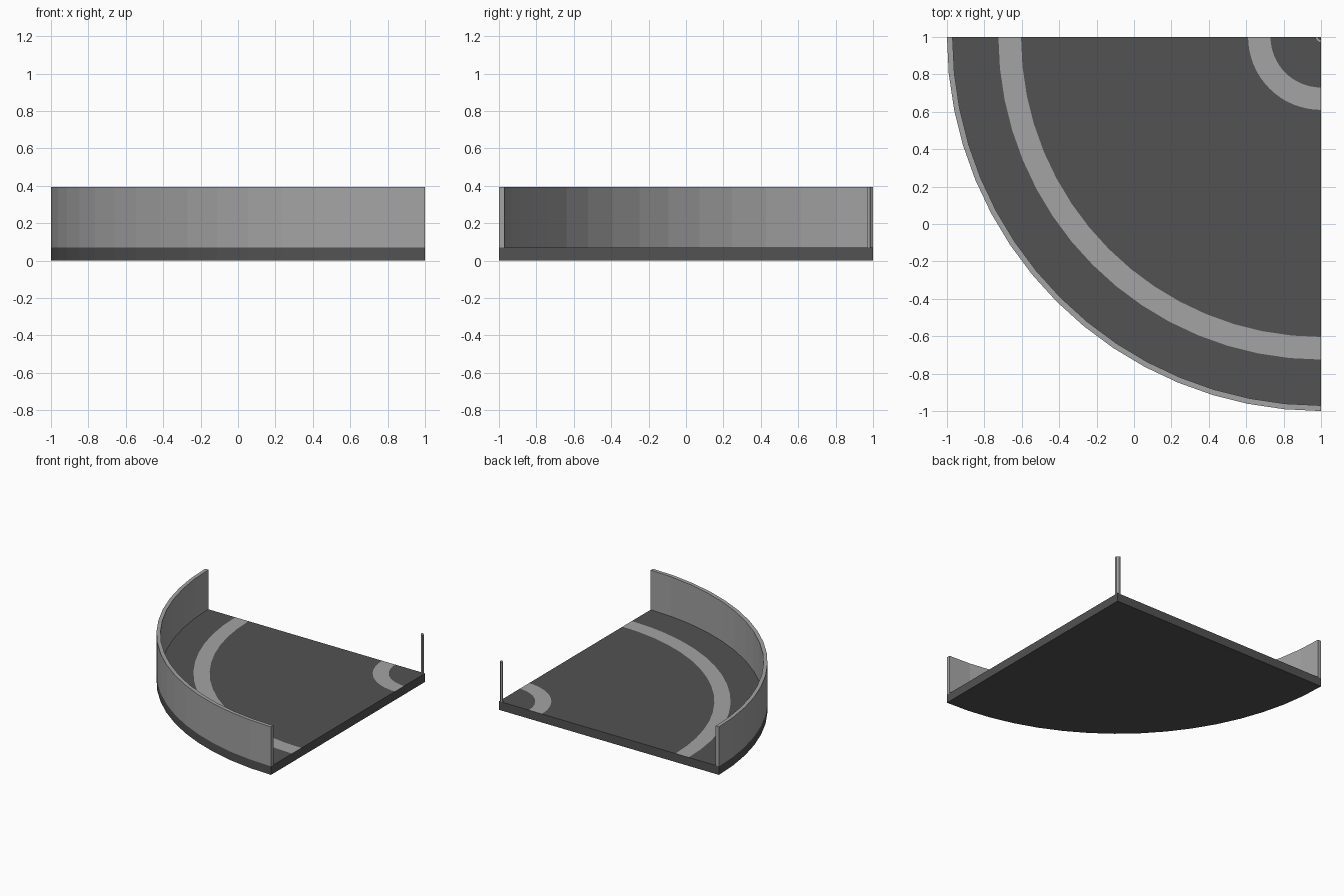
import bpy, bmesh
from math import pi, cos, sin

if "Cube" in bpy.data.objects:
    bpy.data.objects.remove(bpy.data.objects["Cube"])

SEGS = 16            # facets around the quarter turn
CX = CY = 1.0        # corner the quarter disc turns about
DECK, TOP = 0.07, 0.395


def material(name, v):
    m = bpy.data.materials.new(name)
    m.diffuse_color = (v, v, v, 1)
    m.use_nodes = True
    m.node_tree.nodes["Principled BSDF"].inputs["Base Color"].default_value = m.diffuse_color
    return m


dark = material("dark_deck", 0.085)
light = material("light_grey", 0.37)


def arc(bm, r, z):
    if r == 0:
        return [bm.verts.new((CX, CY, z))] * (SEGS + 1)
    return [bm.verts.new((CX - r * cos(pi / 2 * i / SEGS),
                          CY - r * sin(pi / 2 * i / SEGS), z))
            for i in range(SEGS + 1)]


def quarter_solid(name, radii, z0, z1, mats, stripes=()):
    """Quarter ring; the bands listed in stripes take the second material on top."""
    bm = bmesh.new()
    low = [arc(bm, r, z0) for r in radii]
    high = [arc(bm, r, z1) for r in radii]

    def face(vs, mat=0):
        vs = list(dict.fromkeys(vs))
        if len(vs) > 2:
            bm.faces.new(vs).material_index = mat

    for k in range(len(radii) - 1):
        for i in range(SEGS):
            face([high[k][i], high[k + 1][i], high[k + 1][i + 1], high[k][i + 1]],
                 1 if k in stripes else 0)
            face([low[k][i], low[k][i + 1], low[k + 1][i + 1], low[k + 1][i]])
        for i in (0, SEGS):   # straight ends
            face([low[k][i], low[k + 1][i], high[k + 1][i], high[k][i]])
    for k in (0, -1):         # inner and outer curved sides
        if radii[k]:
            for i in range(SEGS):
                face([low[k][i], low[k][i + 1], high[k][i + 1], high[k][i]])
    bmesh.ops.recalc_face_normals(bm, faces=bm.faces)
    me = bpy.data.meshes.new(name)
    bm.to_mesh(me)
    bm.free()
    for m in mats:
        me.materials.append(m)
    ob = bpy.data.objects.new(name, me)
    bpy.context.collection.objects.link(ob)
    return ob


# Deck with two flush painted bands
quarter_solid("deck", [0, 0.27, 0.39, 1.604, 1.725, 2.0], 0, DECK,
              [dark, light], stripes=(1, 3))
# Outer curved wall
quarter_solid("outer_wall", [1.97, 2.0], DECK, TOP, [light])
# Thin curved post at the inner corner
quarter_solid("corner_post", [0.015, 0.03], DECK, TOP, [light])
